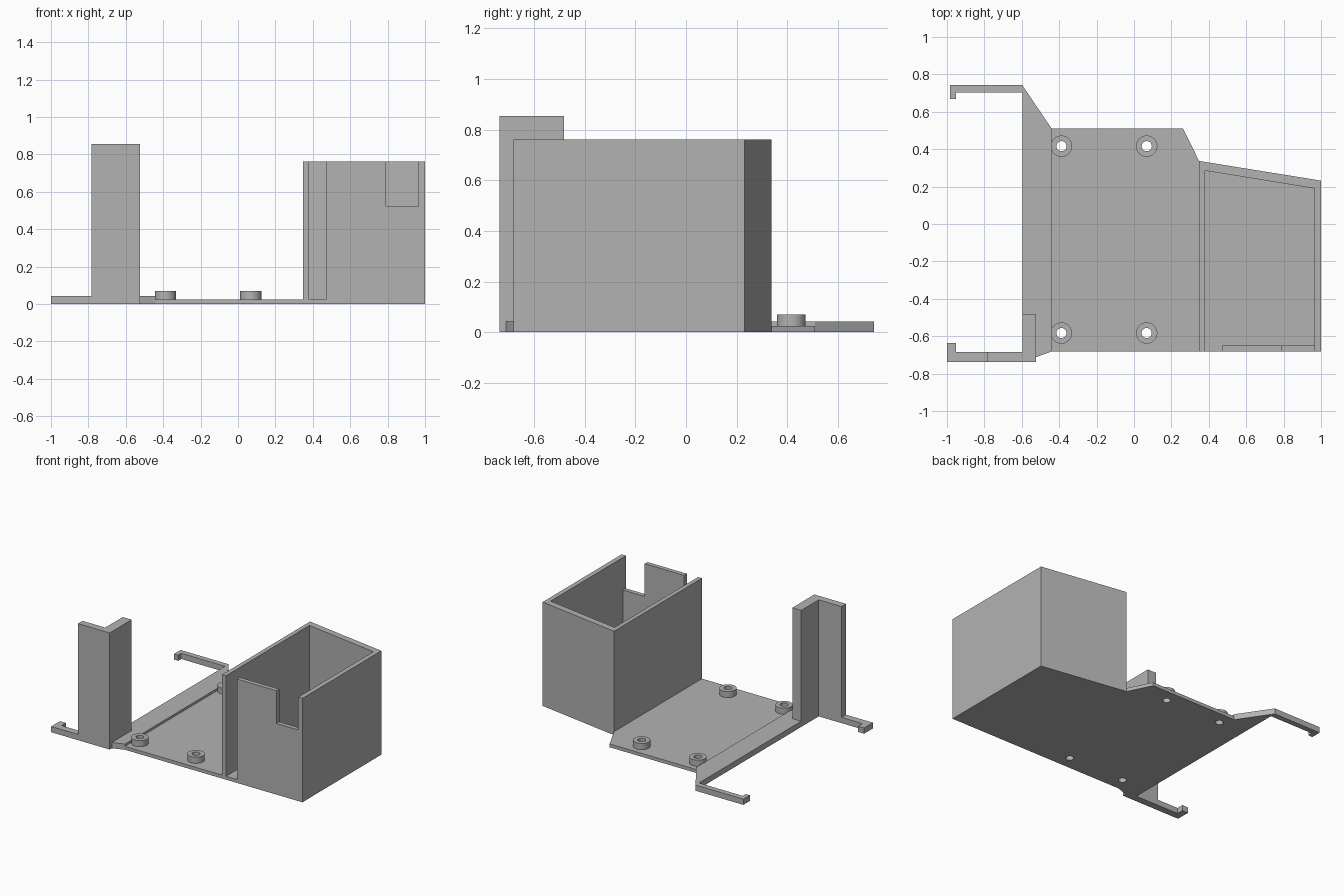
import bpy, bmesh, math
from mathutils import Vector

cube = bpy.data.objects.get("Cube")
if cube:
    bpy.data.objects.remove(cube, do_unlink=True)

grey = bpy.data.materials.new("plain_grey")
grey.use_nodes = True
colour = (0.45, 0.45, 0.45, 1)
grey.diffuse_color = colour
grey.node_tree.nodes["Principled BSDF"].inputs["Base Color"].default_value = colour


def circle(cx, cy, r, sides=32):
    return [(cx + r * math.cos(math.tau * i / sides),
             cy + r * math.sin(math.tau * i / sides)) for i in range(sides)]


def prism(name, outline, start, end, holes=(), upright=False):
    """Extrude an outline with holes along z, or along y when upright."""
    bm = bmesh.new()
    edges = []
    for loop in (outline, *holes):
        vs = [bm.verts.new((a, start, b) if upright else (a, b, start)) for a, b in loop]
        edges += [bm.edges.new((v, vs[i - 1])) for i, v in enumerate(vs)]
    bmesh.ops.triangle_fill(bm, edges=edges, use_beauty=True)
    out = bmesh.ops.extrude_face_region(bm, geom=bm.faces[:])
    moved = [g for g in out["geom"] if isinstance(g, bmesh.types.BMVert)]
    depth = end - start
    bmesh.ops.translate(bm, verts=moved,
                        vec=Vector((0, depth, 0)) if upright else Vector((0, 0, depth)))
    bmesh.ops.recalc_face_normals(bm, faces=bm.faces[:])
    mesh = bpy.data.meshes.new(name)
    bm.to_mesh(mesh)
    bm.free()
    mesh.materials.append(grey)
    ob = bpy.data.objects.new(name, mesh)
    bpy.context.collection.objects.link(ob)
    return ob


FLOOR, RIM, BOX_TOP, POST_TOP = 0.025, 0.042, 0.762, 0.855
mounts = [(x, y) for x in (-0.388, 0.068) for y in (-0.583, 0.416)]

# Base plate with screw holes
prism("base_plate",
      [(-0.44, -0.682), (1, -0.682), (1, 0.232), (0.348, 0.337), (0.262, 0.51), (-0.44, 0.51)],
      0, FLOOR, [circle(x, y, 0.027) for x, y in mounts])

# Raised side strip with both hooked arms
prism("side_strip_and_arms",
      [(-1, -0.737), (-0.525, -0.737), (-0.525, -0.712), (-0.44, -0.682),
       (-0.44, 0.51), (-0.597, 0.742), (-0.985, 0.742), (-0.985, 0.667),
       (-0.952, 0.667), (-0.952, 0.702), (-0.597, 0.702), (-0.597, -0.685),
       (-0.952, -0.685), (-0.952, -0.635), (-1, -0.635)], 0, RIM)

# Tall angled post
prism("corner_post",
      [(-0.782, -0.737), (-0.525, -0.737), (-0.525, -0.482),
       (-0.597, -0.482), (-0.597, -0.685), (-0.782, -0.685)], RIM, POST_TOP)

# Side and back walls of the holder box
prism("box_walls",
      [(0.348, -0.682), (0.38, -0.682), (0.38, 0.285), (0.965, 0.19),
       (0.965, -0.682), (1, -0.682), (1, 0.232), (0.348, 0.337)], FLOOR, BOX_TOP)

# Front wall with a notch, leaving a slot beside it
prism("box_front_wall",
      [(0.47, FLOOR), (0.965, FLOOR), (0.965, 0.522), (0.79, 0.522),
       (0.79, BOX_TOP), (0.47, BOX_TOP)], -0.682, -0.65, upright=True)

# Ring standoffs
for i, (x, y) in enumerate(mounts):
    ring = prism(f"standoff_{i + 1}", circle(x, y, 0.057), FLOOR, 0.07, [circle(x, y, 0.027)])
    bpy.ops.object.select_all(action="DESELECT")
    ring.select_set(True)
    bpy.context.view_layer.objects.active = ring
    bpy.ops.object.shade_smooth_by_angle(angle=math.radians(30))
